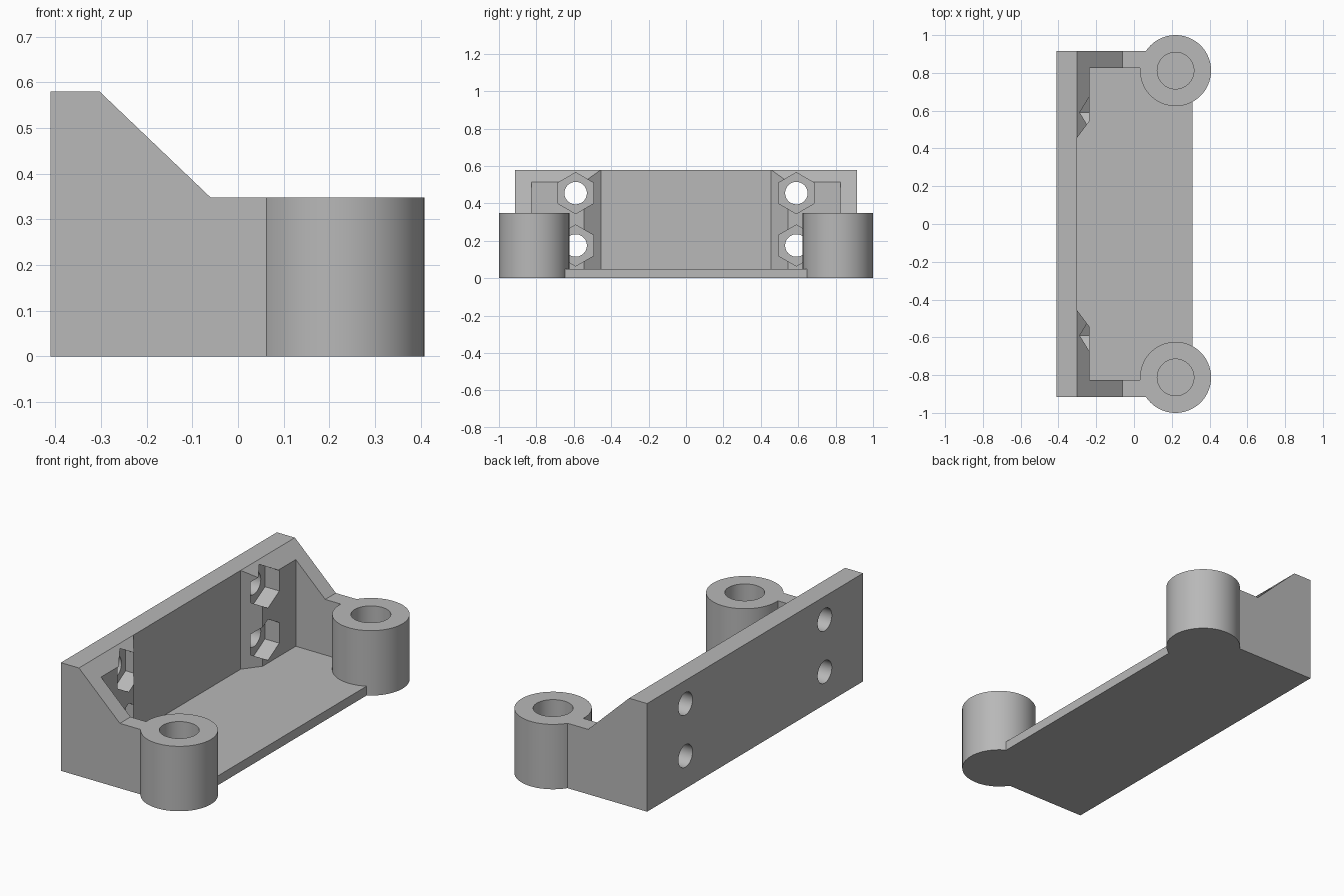
import bpy, bmesh, math

old = bpy.data.objects.get("Cube")
if old:
    bpy.data.objects.remove(old, do_unlink=True)

grey = bpy.data.materials.new("plain grey")
grey.use_nodes = True
color = (0.48, 0.48, 0.48, 1)
grey.diffuse_color = color
grey.node_tree.nodes["Principled BSDF"].inputs["Base Color"].default_value = color


def prism(name, outline, axis, lo, hi):
    """Extrude a 2D outline along an axis between two positions."""
    place = {"x": lambda u, v, d: (d, u, v),
             "y": lambda u, v, d: (u, d, v),
             "z": lambda u, v, d: (u, v, d)}[axis]
    bm = bmesh.new()
    ends = [[bm.verts.new(place(u, v, d)) for u, v in outline] for d in (lo, hi)]
    for ring in ends:
        bm.faces.new(ring)
    n = len(outline)
    for i in range(n):
        j = (i + 1) % n
        bm.faces.new((ends[0][i], ends[0][j], ends[1][j], ends[1][i]))
    bmesh.ops.recalc_face_normals(bm, faces=bm.faces)
    mesh = bpy.data.meshes.new(name)
    bm.to_mesh(mesh)
    bm.free()
    mesh.materials.append(grey)
    obj = bpy.data.objects.new(name, mesh)
    bpy.context.collection.objects.link(obj)
    return obj


def circle(u, v, radius, sides):
    """Regular polygon with one corner pointing up."""
    angles = [math.pi / 2 + math.tau * i / sides for i in range(sides)]
    return [(u + radius * math.cos(a), v + radius * math.sin(a)) for a in angles]


def combine(target, tool, operation):
    """Apply a boolean and discard the tool."""
    tool.hide_render = True
    mod = target.modifiers.new("boolean", "BOOLEAN")
    mod.operation = operation
    mod.solver = "EXACT"
    mod.object = tool
    bpy.context.view_layer.objects.active = target
    bpy.ops.object.modifier_apply(modifier=mod.name)
    bpy.data.objects.remove(tool, do_unlink=True)


# Bracket body: sloped side profile across the full width
bracket = prism("mounting_bracket",
                [(-0.41, 0), (0.31, 0), (0.31, 0.348), (-0.06, 0.348),
                 (-0.303, 0.58), (-0.41, 0.58)], "y", -0.915, 0.915)

# Inner cavity, leaving floor, back wall, side walls and chamfered nut pads
half = [(0.5, 0.825), (-0.235, 0.825), (-0.235, 0.545), (-0.303, 0.455)]
cavity = half + [(x, -y) for x, y in reversed(half)]
combine(bracket, prism("cavity_cutter", cavity, "z", 0.05, 1), "DIFFERENCE")

# Round screw posts with blind holes
for side in (-1, 1):
    y = side * 0.812
    post = prism("screw_post", circle(0.22, y, 0.188, 96), "z", 0, 0.348)
    combine(bracket, post, "UNION")
    hole = prism("post_hole_cutter", circle(0.22, y, 0.097, 64), "z", 0.05, 1)
    combine(bracket, hole, "DIFFERENCE")

# Bolt holes through the back wall with hexagonal nut pockets
for side in (-1, 1):
    for z in (0.455, 0.175):
        y = side * 0.59
        nut = prism("nut_cutter", circle(y, z, 0.11, 6), "x", -0.32, -0.1)
        combine(bracket, nut, "DIFFERENCE")
        bolt = prism("bolt_cutter", circle(y, z, 0.06, 48), "x", -0.6, -0.1)
        combine(bracket, bolt, "DIFFERENCE")

# Smooth round walls with crisp edges
bpy.ops.object.select_all(action="DESELECT")
bracket.select_set(True)
bpy.context.view_layer.objects.active = bracket
bpy.ops.object.shade_smooth_by_angle(angle=math.radians(25))
